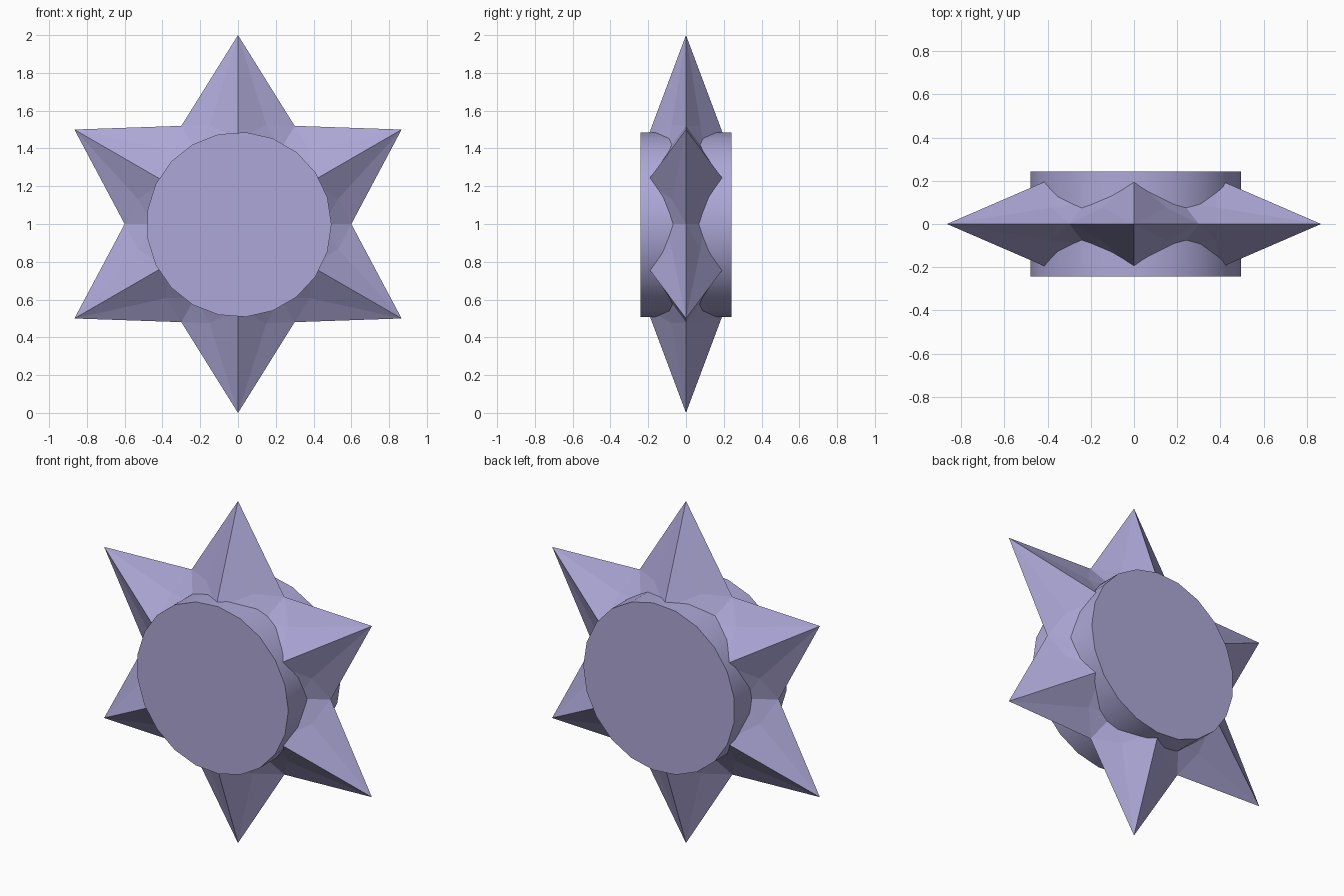
import bpy, bmesh, math
from mathutils import Matrix

if "Cube" in bpy.data.objects:
    bpy.data.objects.remove(bpy.data.objects["Cube"])

CENTRE_Z = 1.0
lavender = bpy.data.materials.new("lavender")
lavender.diffuse_color = (0.42, 0.39, 0.68, 1)
lavender.use_nodes = True
lavender.node_tree.nodes["Principled BSDF"].inputs["Base Color"].default_value = lavender.diffuse_color


def make_object(name, bm):
    bmesh.ops.remove_doubles(bm, verts=bm.verts, dist=0.0005)
    bmesh.ops.recalc_face_normals(bm, faces=bm.faces)
    mesh = bpy.data.meshes.new(name)
    bm.to_mesh(mesh)
    bm.free()
    mesh.materials.append(lavender)
    obj = bpy.data.objects.new(name, mesh)
    obj.location.z = CENTRE_Z
    bpy.context.collection.objects.link(obj)
    return obj


# Six-pointed faceted star: one eighth-point sector, mirrored and turned
def sector(bm, side, front, angle):
    points = {
        "tip": (0, 0, 1.0),
        "valley": (0.30, 0, 0.5196),
        "bend": (0.15, 0.076, 0.525),
        "ridge": (0, 0.206, 0.45),
        "notch": (0.225, 0.097, 0.3897),
        "core": (0, 0.20, 0),
    }
    turn = Matrix.Rotation(angle, 3, 'Y')
    v = {k: bm.verts.new(turn @ Matrix.Diagonal((side, front, 1)) @ Matrix.Translation(p).to_translation())
         for k, p in points.items()}
    for names in (("tip", "valley", "bend"), ("tip", "bend", "ridge"),
                  ("valley", "notch", "bend"), ("bend", "notch", "ridge"),
                  ("ridge", "notch", "core")):
        bm.faces.new([v[n] for n in names])


bm = bmesh.new()
for i in range(6):
    for side in (1, -1):
        for front in (1, -1):
            sector(bm, side, front, math.radians(60 * i))
make_object("star_points", bm)

# Round hub running front to back, one corner pointing to +x
bm = bmesh.new()
bmesh.ops.create_cone(bm, cap_ends=True, segments=21, radius1=0.49,
                      radius2=0.49, depth=0.484)
corner = max(bm.verts, key=lambda v: v.co.x)
turn = -math.atan2(corner.co.y, corner.co.x)
bmesh.ops.transform(bm, matrix=Matrix.Translation((0.005, 0, -0.003))
                    @ Matrix.Rotation(math.pi / 2, 4, 'X')
                    @ Matrix.Rotation(turn, 4, 'Z'), verts=bm.verts)
hub = make_object("hub", bm)

# Smooth rim, sharp cap edges
bpy.context.view_layer.objects.active = hub
hub.select_set(True)
bpy.ops.object.shade_smooth_by_angle(angle=math.radians(30))
